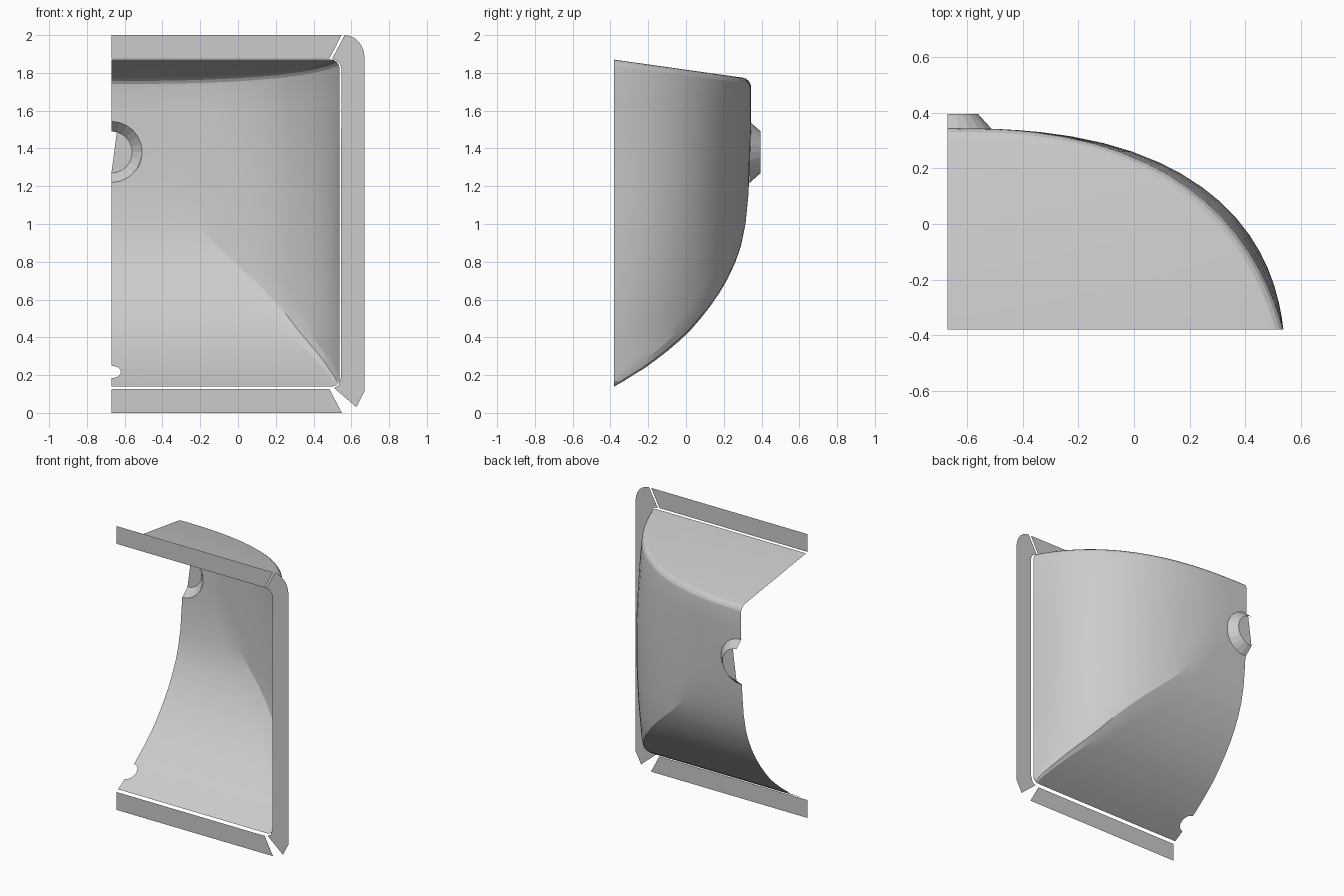
import bpy, bmesh
from math import sin, cos, pi, hypot
from mathutils import Vector

if "Cube" in bpy.data.objects:
    bpy.data.objects.remove(bpy.data.objects["Cube"])

X0, Y0 = -0.67, -0.38                 # cut side and front plane of the shell
A, B, P, YC = 1.215, 0.895, 2.5, -0.55  # plan curve (superellipse arc)
R = 0.045                             # edge fillet


def finish(name, bm):
    me = bpy.data.meshes.new(name)
    bm.to_mesh(me)
    bm.free()
    ob = bpy.data.objects.new(name, me)
    bpy.context.collection.objects.link(ob)
    return ob


def plate(name, pts, y):
    bm = bmesh.new()
    bm.faces.new([bm.verts.new((x, y, z)) for x, z in pts])
    finish(name, bm)


def half_ring(cz, rx, rz, n):
    return [(X0 + rx * sin(pi * i / n), cz + rz * cos(pi * i / n)) for i in range(n + 1)]


def cut_hole(bm, cz, rx, rz, n):
    """Slice the shell along a half-round outline and remove the inside."""
    ring = half_ring(cz, rx, rz, n)
    for (xa, za), (xb, zb) in zip(ring, ring[1:]):
        faces = [f for f in bm.faces
                 if min(v.co.x for v in f.verts) < X0 + rx
                 and min(v.co.z for v in f.verts) < cz + rz
                 and max(v.co.z for v in f.verts) > cz - rz]
        geom = set(faces)
        for f in faces:
            geom.update(f.edges)
            geom.update(f.verts)
        bmesh.ops.bisect_plane(bm, geom=list(geom), dist=1e-5,
                               plane_co=(xa, 0, za), plane_no=(za - zb, 0, xb - xa))
    inside = []
    for f in bm.faces:
        c = f.calc_center_median()
        if all((za - zb) * (c.x - xa) + (xb - xa) * (c.z - za) < 0
               for (xa, za), (xb, zb) in zip(ring, ring[1:])):
            inside.append(f)
    bmesh.ops.delete(bm, geom=inside, context='FACES')


# Sloping floor profile (y, z), from the front lip up to the back wall
floor = [(-.38, .14), (-.33, .168), (-.28, .2), (-.22, .236), (-.16, .28), (-.1, .326),
         (-.04, .377), (.02, .433), (.08, .503), (.13, .567), (.18, .64), (.22, .71),
         (.26, .795), (.29, .88), (.315, 1.0), (.33, 1.15), (.337, 1.3)]


def top_z(y):
    return 1.87 - 0.14 * (y - Y0)


def soft_min(a, b):
    k = 0.06 * max(0.02, min(1, (0.34 - min(a, b)) / 0.4))
    h = max(k - abs(a - b), 0) / k
    return max(Y0, min(a, b) - h * h * k / 4)


# Columns of the shell: plan points, outward normals, bulge weight
cols = []
for y in [p[0] for p in floor] + [0.342, 0.345]:
    v = (y - YC) / B
    u = max(0, 1 - v ** P) ** (1 / P)
    n = Vector((u ** (P - 1) / A, v ** (P - 1) / B)).normalized()
    cols.append((X0 + A * u, y, n, 2 * u * (y - Y0) / (0.345 - Y0)))


def bulged(x, w, z):
    """The side wall is widest at mid height."""
    return x - w * 0.055 * min(1, ((z - 1.1) / 0.7) ** 2)


# Shell: side wall blended with the floor, rounded into a flat sloping roof
bm = bmesh.new()
rows = []
for gy, z in floor:
    row = []
    for x, y, n, w in cols:
        px, pz = bulged(x, w, z), z
        dx, dz = px - (0.54 - R), z - (0.14 + R)
        d = hypot(dx, dz)
        if dx > 0 and dz < 0 and d > R:
            px, pz = 0.54 - R + dx * R / d, 0.14 + R + dz * R / d
        row.append(bm.verts.new((px, soft_min(y, gy), pz)))
    rows.append(row)
for t in (0.35, 0.7, 1):
    row = []
    for x, y, n, w in cols:
        z = 1.3 + t * (top_z(y) - R - 1.3)
        row.append(bm.verts.new((bulged(x, w, z), y, z)))
    rows.append(row)
for i in range(1, 5):
    a = i * pi / 8
    row = []
    for x, y, n, w in cols:
        s = R * (1 - cos(a))
        qx = max(X0, bulged(x, w, top_z(y) - R) - n.x * s)
        qy = max(Y0, y - n.y * s)
        row.append(bm.verts.new((qx, qy, top_z(qy) - R * (1 - sin(a)))))
    rows.append(row)
for j, (r0, r1) in enumerate(zip(rows, rows[1:])):
    for i in range(len(cols) - 1):
        # triangles along the diagonal keep the corner crease clean
        if j < len(floor) - 1 and abs(i - j) <= 1:
            bm.faces.new((r0[i], r0[i + 1], r1[i + 1]))
            bm.faces.new((r0[i], r1[i + 1], r1[i]))
        else:
            bm.faces.new((r0[i], r0[i + 1], r1[i + 1], r1[i]))
bm.faces.new(rows[-1] + [bm.verts.new((X0, Y0, 1.87))])
bmesh.ops.remove_doubles(bm, verts=bm.verts, dist=1e-4)
cut_hole(bm, 1.38, 0.16, 0.16, 12)
cut_hole(bm, 0.217, 0.05, 0.033, 10)
bmesh.ops.recalc_face_normals(bm, faces=bm.faces)
shell = finish("shell", bm)
bpy.context.view_layer.objects.active = shell
shell.select_set(True)
bpy.ops.object.shade_smooth_by_angle(angle=0.2)

# Tapered boss behind the upper hole, with its end cap
bm = bmesh.new()
base = [bm.verts.new((x, 0.336, z)) for x, z in half_ring(1.38, 0.163, 0.163, 12)]
tip = [bm.verts.new((x, 0.395, z)) for x, z in half_ring(1.38, 0.11, 0.11, 12)]
for i in range(12):
    bm.faces.new((base[i], base[i + 1], tip[i + 1], tip[i]))
bm.faces.new(tip[1:])
finish("rear_boss", bm)

# Flat frame strips in front of the opening
FY = -0.395
plate("frame_top", [(X0, 2), (0.548, 2), (0.484, 1.875), (X0, 1.875)], FY)
plate("frame_bottom", [(X0, 0), (0.55, 0), (0.484, 0.126), (X0, 0.126)], FY)
outer = [(0.565 + 0.105 * sin(i * pi / 12), 1.88 + 0.12 * cos(i * pi / 12)) for i in range(7)]
inner_top = [(0.497 + 0.05 * cos(i * pi / 8), 1.82 + 0.053 * sin(i * pi / 8)) for i in range(5)]
plate("frame_side", outer + [(0.67, 0.115), (0.627, 0.03), (0.508, 0.132), (0.533, 0.147),
                             (0.545, 0.185)] + inner_top, FY)
